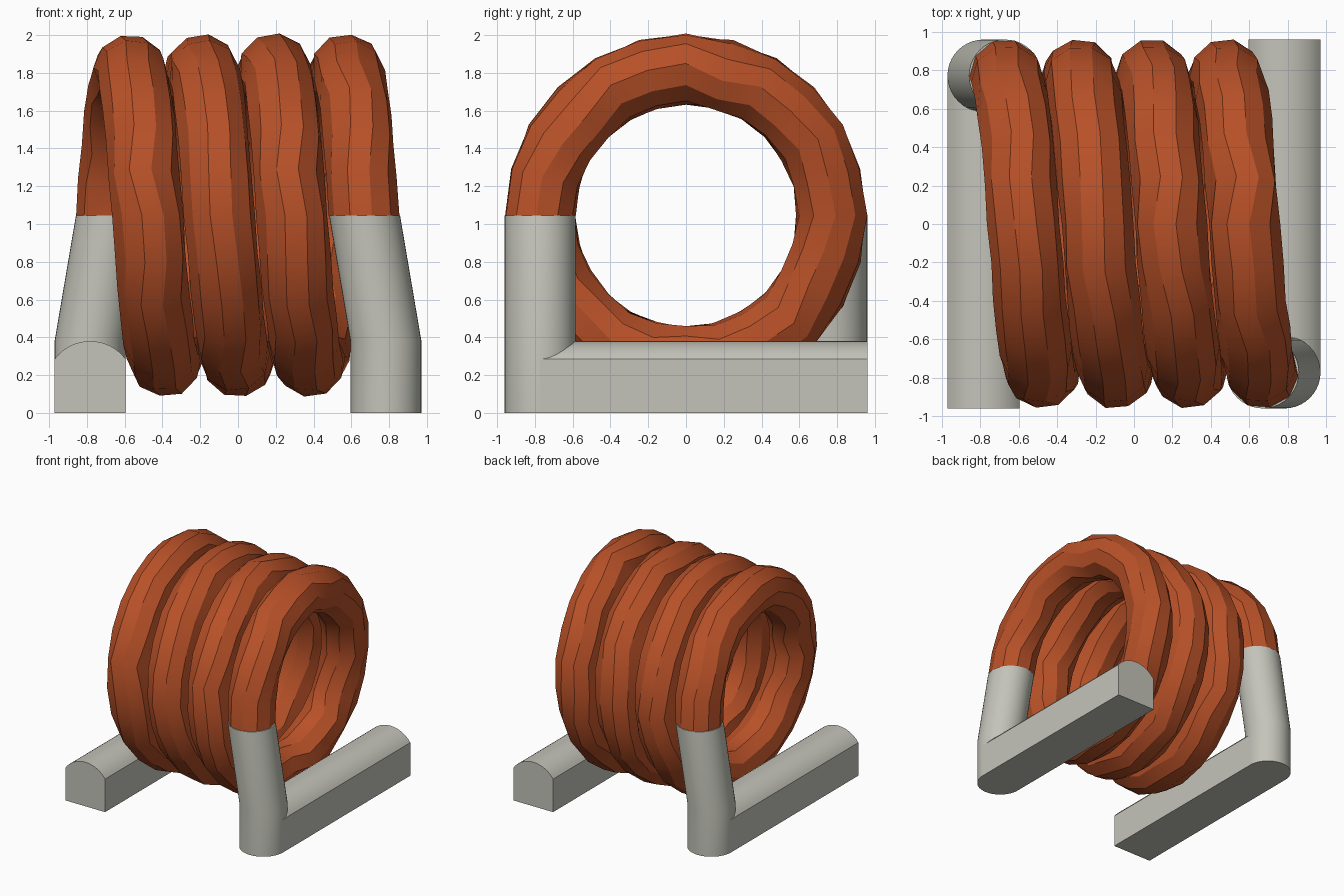
import bpy, bmesh, random
from math import sin, cos, pi, tau, radians, sqrt, asin
from mathutils import Matrix

random.seed(4)
cube = bpy.data.objects.get("Cube")
if cube:
    bpy.data.objects.remove(cube)

TUBE, RADIUS, AXIS_Z = 0.188, 0.772, 1.045
COIL_X, FOOT_X, TURNS = 0.67, 0.783, 3.5
BAR_SIDE, BAR_TOP = 0.285, 0.38


def material(name, colour):
    m = bpy.data.materials.new(name)
    m.use_nodes = True
    m.diffuse_color = (*colour, 1)
    m.node_tree.nodes["Principled BSDF"].inputs["Base Color"].default_value = (*colour, 1)
    return m


copper = material("copper_enamel", (0.48, 0.082, 0.021))
tin = material("tinned_metal", (0.55, 0.55, 0.49))


def loft(name, rings, mat, angle, turn=0.0):
    """Skin a list of closed rings, cap both ends and shade by angle."""
    bm = bmesh.new()
    loops = [[bm.verts.new(p) for p in ring] for ring in rings]
    for a, b in zip(loops, loops[1:]):
        n = len(a)
        for i in range(n):
            j = (i + 1) % n
            bm.faces.new((a[i], a[j], b[j], b[i]))
    bm.faces.new(loops[0])
    bm.faces.new(loops[-1])
    bmesh.ops.recalc_face_normals(bm, faces=bm.faces)
    bm.transform(Matrix.Rotation(turn, 4, "Z"))
    mesh = bpy.data.meshes.new(name)
    bm.to_mesh(mesh)
    bm.free()
    mesh.materials.append(mat)
    obj = bpy.data.objects.new(name, mesh)
    bpy.context.collection.objects.link(obj)
    bpy.ops.object.select_all(action="DESELECT")
    obj.select_set(True)
    bpy.context.view_layer.objects.active = obj
    bpy.ops.object.shade_smooth_by_angle(angle=radians(angle))
    return obj


# Helical winding of coarse, slightly uneven wire
SIDES, STEPS = 10, 84
coil = []
for s in range(STEPS + 1):
    t = s / STEPS
    a = t * TURNS * tau
    x = COIL_X * (1 - 2 * t)
    twist = random.uniform(-0.2, 0.2)
    ring = []
    for i in range(SIDES):
        b = (i + 0.5) * tau / SIDES + twist
        r = TUBE * random.uniform(0.98, 1.03)
        d = RADIUS + r * cos(b)
        ring.append((x + r * sin(b), -d * cos(a), AXIS_Z + d * sin(a)))
    coil.append(ring)
loft("coil_winding", coil, copper, 30)


# Leaning lead: upright round foot, then sheared up to the wire end
def circle(x, z, n=40):
    return [(x + TUBE * cos(i * tau / n), -RADIUS + TUBE * sin(i * tau / n), z)
            for i in range(n)]


# Foot bar: box section with a shallow arched top
def bar_section(y, n=16):
    rise = BAR_TOP - BAR_SIDE
    arc = (TUBE ** 2 + rise ** 2) / (2 * rise)
    half = asin(TUBE / arc)
    pts = [(FOOT_X - TUBE, y, 0), (FOOT_X + TUBE, y, 0)]
    for i in range(n + 1):
        g = half * (1 - 2 * i / n)
        pts.append((FOOT_X + arc * sin(g), y, BAR_TOP - arc + arc * cos(g)))
    return pts


for side, turn in (("left", 0.0), ("right", pi)):
    loft(side + "_lead", [circle(FOOT_X, 0), circle(FOOT_X, BAR_TOP),
                          circle(COIL_X, AXIS_Z)], tin, 30, turn)
    loft(side + "_foot_bar", [bar_section(-RADIUS), bar_section(RADIUS + TUBE)],
         tin, 30, turn)
